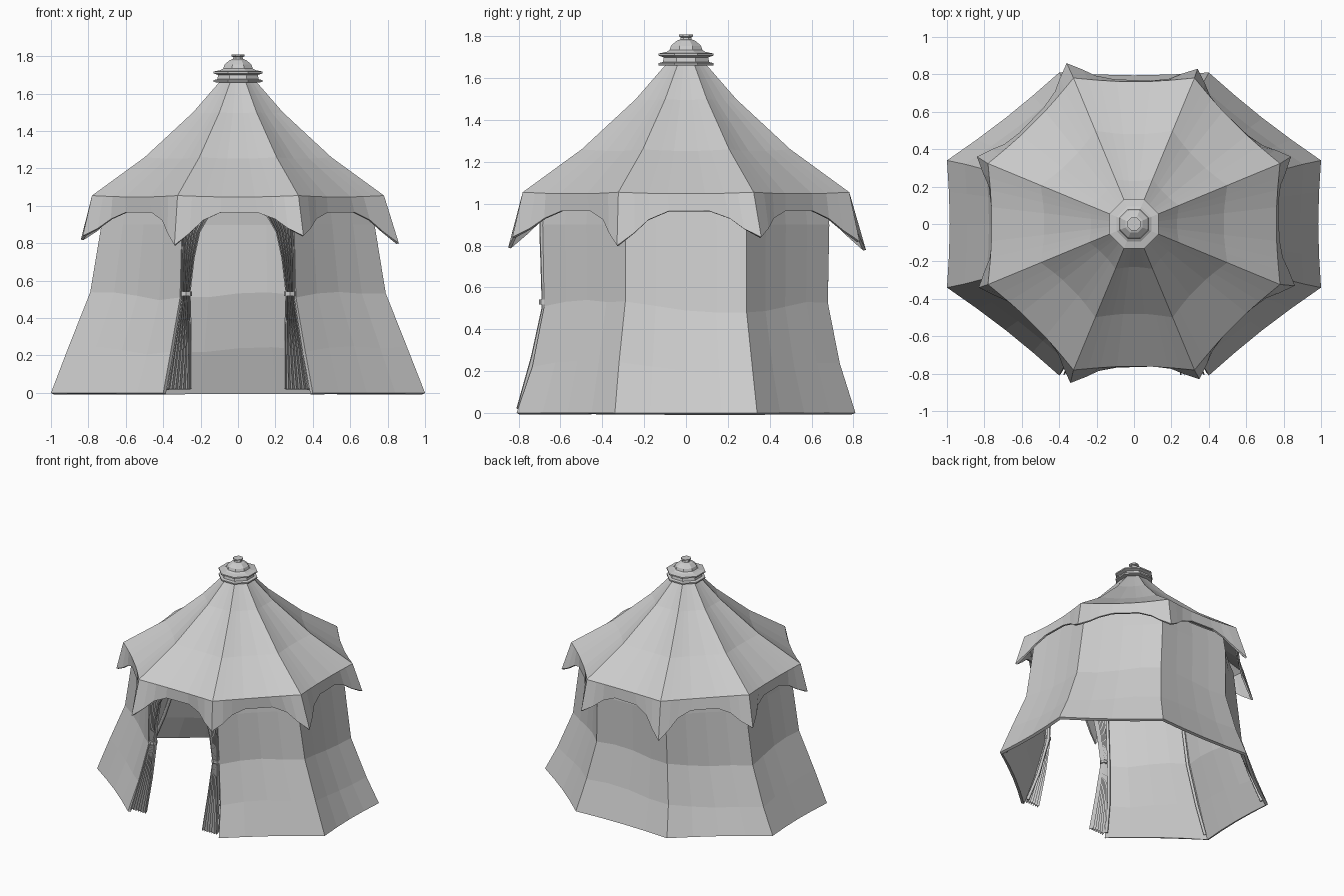
import bpy, bmesh, math
from mathutils import Vector

if "Cube" in bpy.data.objects:
    bpy.data.objects.remove(bpy.data.objects["Cube"])


def grid_object(name, rings, closed=False, thickness=0.0, offset=-1):
    """Skin a stack of point rings into one sheet, optionally thickened."""
    bm = bmesh.new()
    rows = [[bm.verts.new(p) for p in ring] for ring in rings]
    n = len(rows[0])
    for lo, hi in zip(rows, rows[1:]):
        for i in range(n if closed else n - 1):
            j = (i + 1) % n
            bm.faces.new((lo[i], lo[j], hi[j], hi[i]))
    me = bpy.data.meshes.new(name)
    bm.to_mesh(me)
    bm.free()
    ob = bpy.data.objects.new(name, me)
    bpy.context.collection.objects.link(ob)
    if thickness:
        mod = ob.modifiers.new("thickness", 'SOLIDIFY')
        mod.thickness = thickness
        mod.offset = offset
    return ob


def lathe(name, profile, sides=8):
    rings = []
    for r, z in profile:
        rings.append([(r * math.cos(a), r * math.sin(a), z)
                      for a in [math.tau * (k + 0.5) / sides for k in range(sides)]])
    ob = grid_object(name, rings, closed=True)
    bm = bmesh.new()
    bm.from_mesh(ob.data)
    bmesh.ops.holes_fill(bm, edges=[e for e in bm.edges if e.is_boundary])
    bmesh.ops.recalc_face_normals(bm, faces=bm.faces)
    bm.to_mesh(ob.data)
    bm.free()
    return ob


# Canvas walls: seven panels, open at the front
def wall_corners(X, a, b, Y, z):
    return [Vector((x, y, z)) for x, y in
            ((b, -Y), (X, -a), (X, a), (b, Y), (-b, Y), (-X, a), (-X, -a), (-b, -Y))]


levels = [(1.0, .34, .40, .81, 0), (.905, .32, .36, .735, .22), (.79, .29, .31, .678, .51),
          (.73, .29, .30, .685, .9), (.71, .29, .29, .67, 1.03)]
wall_rings = []
for li, lv in enumerate(levels):
    cs = wall_corners(*lv)
    ring = []
    for k in range(7):
        mid = (cs[k] + cs[k + 1]) / 2
        out = Vector((mid.x, mid.y, 0)).normalized()
        for s in range(4):
            t = s / 4
            p = cs[k].lerp(cs[k + 1], t) - out * 0.015 * math.sin(math.pi * t)
            if li in (1, 2):
                p.z += 0.03 * math.sin(k * 2.3 + s * 0.8)
            ring.append(p)
    ring.append(cs[7])
    wall_rings.append(ring)
grid_object("canvas_walls", wall_rings, thickness=0.022)

# Roof with hanging scalloped valance
tips = [Vector(p) for p in ((.35, -.83, .84), (.86, -.33, .80), (.84, .36, .84), (.34, .83, .82),
                            (-.36, .86, .78), (-.84, .36, .82), (-.83, -.34, .84), (-.34, -.85, .79))]
scallop = [(0, 0, 0), (.12, .4, .35), (.22, .8, .74), (.36, 1, 1), (.64, 1, 1), (.78, .8, .74), (.88, .4, .35)]


def corner(r, z, k):
    a = math.radians(-67.5 + 45 * k)
    return Vector((r * math.cos(a), r * math.sin(a), z))


hem = []
for k in range(8):
    a = math.radians(-45 + 45 * k)
    out = Vector((math.cos(a), math.sin(a), 0))
    for t, pull, lift in scallop:
        p = tips[k].lerp(tips[(k + 1) % 8], t) - out * 0.075 * pull
        p.z += (0.965 - p.z) * lift
        hem.append(p)
roof_rings = [hem]
for r, z, sag in ((.845, 1.055, .02), (.54, 1.26, .02), (.26, 1.5, .01), (.10, 1.67, 0)):
    ring = []
    for k in range(8):
        a = math.radians(-45 + 45 * k)
        out = Vector((math.cos(a), math.sin(a), 0.4))
        for t, _, _ in scallop:
            ring.append(corner(r, z, k).lerp(corner(r, z, k + 1), t) - out * sag * math.sin(math.pi * t))
    roof_rings.append(ring)
grid_object("roof_and_valance", roof_rings, closed=True, thickness=0.014)

# Roof finial
lathe("finial", [(.12, 1.66), (.142, 1.662), (.142, 1.672), (.12, 1.677), (.115, 1.70), (.142, 1.708),
                 (.142, 1.718), (.10, 1.726), (.085, 1.735), (.078, 1.755), (.05, 1.778),
                 (.03, 1.785), (.027, 1.795), (.037, 1.80), (.037, 1.81)])

# Tied-back door curtains with pleats, and their tie bands
curtain = [(.02, .25, .375, -.79), (.27, .25, .335, -.72), (.50, .255, .30, -.67), (.55, .255, .30, -.67),
           (.72, .235, .30, -.675), (.86, .205, .295, -.68), (.93, .165, .295, -.68), (1.0, .11, .29, -.675)]
for side, label in ((1, "right"), (-1, "left")):
    rings = []
    for z, x0, x1, y in curtain:
        rings.append([(side * (x0 + (x1 - x0) * i / 12), y + (0.018 if i % 2 else -0.018), z)
                      for i in range(13)])
    grid_object("door_curtain_" + label, rings, thickness=0.006, offset=0)
    bpy.ops.mesh.primitive_cylinder_add(vertices=8, radius=0.033, depth=0.022,
                                        location=(side * 0.278, -0.67, 0.53))
    bpy.context.object.name = "curtain_tie_" + label

# Support poles along the inside of each wall corner
for k in range(8):
    cu = bpy.data.curves.new("support_pole", 'CURVE')
    cu.dimensions = '3D'
    cu.bevel_depth = 0.012
    cu.bevel_resolution = 1
    cu.use_fill_caps = True
    sp = cu.splines.new('POLY')
    sp.points.add(len(levels) - 1)
    for pt, lv in zip(sp.points, levels):
        c = wall_corners(*lv)[k]
        out = Vector((c.x, c.y, 0)).normalized()
        p = c - out * 0.05
        pt.co = (p.x, p.y, max(p.z, 0.02), 1)
    ob = bpy.data.objects.new("support_pole", cu)
    bpy.context.collection.objects.link(ob)
